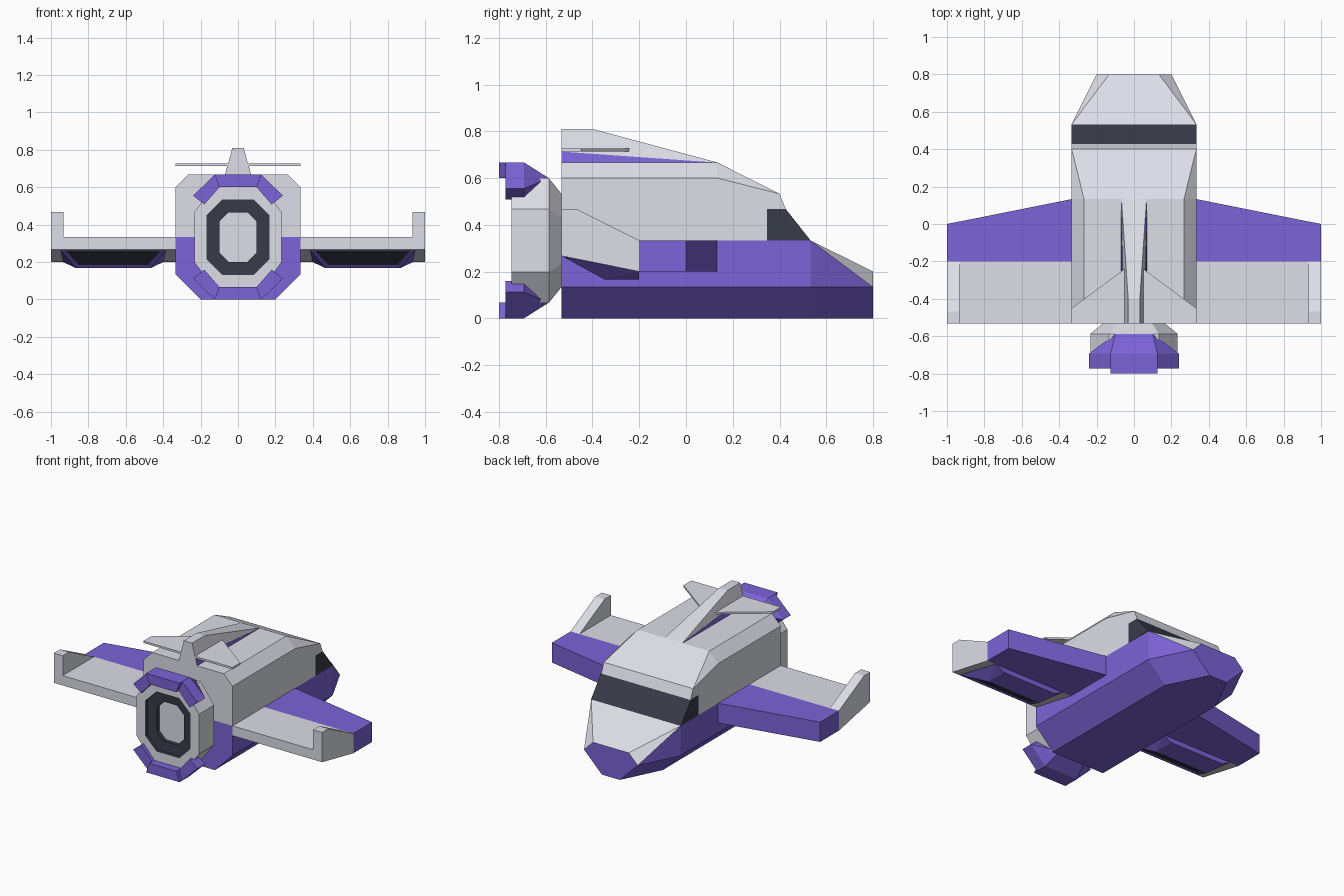
import bpy, bmesh

if "Cube" in bpy.data.objects:
    bpy.data.objects.remove(bpy.data.objects["Cube"])


def material(name, rgb):
    m = bpy.data.materials.new(name)
    m.diffuse_color = (*rgb, 1)
    m.use_nodes = True
    m.node_tree.nodes["Principled BSDF"].inputs["Base Color"].default_value = m.diffuse_color
    return m


GREY = material("light_grey", (0.72, 0.73, 0.8))
PURPLE = material("purple", (0.2, 0.125, 0.68))
DARK = material("dark_glass", (0.04, 0.043, 0.065))


def finish(name, bm, mats):
    bmesh.ops.recalc_face_normals(bm, faces=bm.faces)
    me = bpy.data.meshes.new(name)
    bm.to_mesh(me)
    bm.free()
    for m in mats:
        me.materials.append(m)
    ob = bpy.data.objects.new(name, me)
    bpy.context.collection.objects.link(ob)
    return ob


def hull_mesh(points):
    """Convex solid around the points, with flat areas merged into single faces."""
    bm = bmesh.new()
    for p in points:
        bm.verts.new(p)
    res = bmesh.ops.convex_hull(bm, input=bm.verts)
    junk = {g for g in res["geom_interior"] + res["geom_unused"] if isinstance(g, bmesh.types.BMVert)}
    bmesh.ops.delete(bm, geom=list(junk), context='VERTS')
    bmesh.ops.dissolve_limit(bm, angle_limit=0.01, verts=bm.verts, edges=bm.edges)
    bmesh.ops.recalc_face_normals(bm, faces=bm.faces)
    bm.normal_update()
    return bm


def hull(name, points, mat):
    return finish(name, hull_mesh(points), [mat])


def sym(points):
    return [(s * x, y, z) for x, y, z in points for s in (-1, 1)]


def slab(x0, x1, profile):
    return [(x, y, z) for x in (x0, x1) for y, z in profile]


B = -0.533  # rear plane of the fuselage

# Lower hull with a grey nose deck
bm = hull_mesh(sym([(x, y, z) for y in (B, 0.533) for x, z in ((0.2, 0), (0.333, 0.133), (0.333, 0.333))]
                   + [(0.067, 0.8, 0), (0.2, 0.8, 0.133), (0.133, 0.8, 0.2)]))
for f in bm.faces:
    if f.normal.z > 0.1 and f.calc_center_median().y > 0.5:
        f.material_index = 1
finish("lower_hull", bm, [PURPLE, GREY])

# Upper cabin and windscreen
hull("upper_cabin", sym([(x, y, z) for y in (B, 0.133) for x, z in ((0.333, 0.6), (0.267, 0.667))]
                        + [(0.333, B, 0.333), (0.333, 0.4, 0.533), (0.333, 0.427, 0.467),
                           (0.333, 0.347, 0.333)]), GREY)
hull("windscreen", slab(-0.335, 0.335, [(0.347, 0.333), (0.347, 0.467), (0.427, 0.467), (0.533, 0.333)]), DARK)

# Tail fin: grey blade with purple root fillets
hull("tail_fin", sym([(0.067, 0.133, 0.667), (0.067, B, 0.667), (0.031, B, 0.81), (0.031, -0.4, 0.81)]), GREY)

for s, side in ((-1, "left"), (1, "right")):
    def at(points):
        return [(s * x, y, z) for x, y, z in points]

    hull(side + "_fin_root", at([(0.03, 0.12, 0.667), (0.069, 0.12, 0.667), (0.069, B + 0.002, 0.667),
                                 (0.058, B + 0.002, 0.713), (0.03, B + 0.002, 0.713)]), PURPLE)
    hull(side + "_tailplane", at([(x, y, z) for z in (0.714, 0.727) for x, y in
                                  ((0.03, -0.225), (0.333, -0.45), (0.333, B), (0.03, B))]), GREY)

    # Wing: purple leading half, grey trailing half, upright tip
    hull(side + "_wing_front", at([(x, y, z) for z in (0.2, 0.333) for x, y in
                                   ((0.333, 0.133), (1, 0), (1, -0.2), (0.333, -0.2))]), PURPLE)
    hull(side + "_wing_rear", at(slab(0.333, 1, [(-0.2, 0.2), (-0.2, 0.333), (B, 0.333), (B, 0.267)])), GREY)
    hull(side + "_winglet", at(slab(0.933, 1, [(-0.2, 0.333), (-0.467, 0.467), (B, 0.467), (B, 0.333)])), GREY)

    # Under-wing pod with a dark outlet
    c = s * 0.667
    bm = hull_mesh([(c + d * w, y, z) for d in (-1, 1) for w, y, z in
                    ((0.28, -0.525, 0.263), (0.2, -0.35, 0.167), (0.2, -0.2, 0.167),
                     (0.267, -0.2, 0.2), (0.267, -0.2, 0.22))])
    outlet = min(bm.faces, key=lambda f: f.normal.y)
    bmesh.ops.inset_region(bm, faces=[outlet], thickness=0.028, depth=-0.008)
    outlet.material_index = 1
    finish(side + "_wing_pod", bm, [PURPLE, DARK])


# Engine: stretched octagon sections from the neck out and back into the nozzle
def octagon(y, w, h, cx, cz):
    q = [(w - cx, h), (w, h - cz), (w, cz - h), (w - cx, -h)]
    return [(x, y, 0.333 + z) for x, z in q + [(-x, z) for x, z in reversed(q)]]


outer, lip, core = (0.233, 0.267, 0.1, 0.133), (0.167, 0.2, 0.083, 0.083), (0.1, 0.133, 0.05, 0.05)
sections = [octagon(B, 0.167, 0.2, 0.07, 0.1), octagon(-0.587, *outer), octagon(-0.747, *outer),
            octagon(-0.747, *lip), octagon(-0.725, *lip), octagon(-0.72, *core), octagon(-0.695, *core)]
bm = bmesh.new()
rings = [[bm.verts.new(p) for p in sec] for sec in sections]
for k in range(len(rings) - 1):
    for i in range(8):
        j = (i + 1) % 8
        f = bm.faces.new((rings[k][i], rings[k][j], rings[k + 1][j], rings[k + 1][i]))
        f.material_index = int(k >= 3)
bm.faces.new(rings[0])
bm.faces.new(rings[-1])
finish("engine", bm, [GREY, DARK])

# Engine guards above and below: a centre block and two angled blocks each
for place, flip in (("upper", False), ("lower", True)):
    def up(points):
        return [(x, y, 0.667 - z if flip else z) for x, y, z in points]

    centre = [(x, y, z) for y in (-0.8, -0.693) for x, z in ((0.125, 0.667), (0.1, 0.6))]
    hull(place + "_guard_centre", up(sym(centre + [(0.1, -0.587, 0.6)])), PURPLE)
    for s, side in ((-1, "left"), (1, "right")):
        block = [(s * x, y, z) for y in (-0.773, -0.693) for x, z in
                 ((0.125, 0.667), (0.24, 0.555), (0.18, 0.508), (0.1, 0.6))]
        hull(f"{place}_guard_{side}", up(block + [(s * 0.1, -0.587, 0.6)]), PURPLE)
